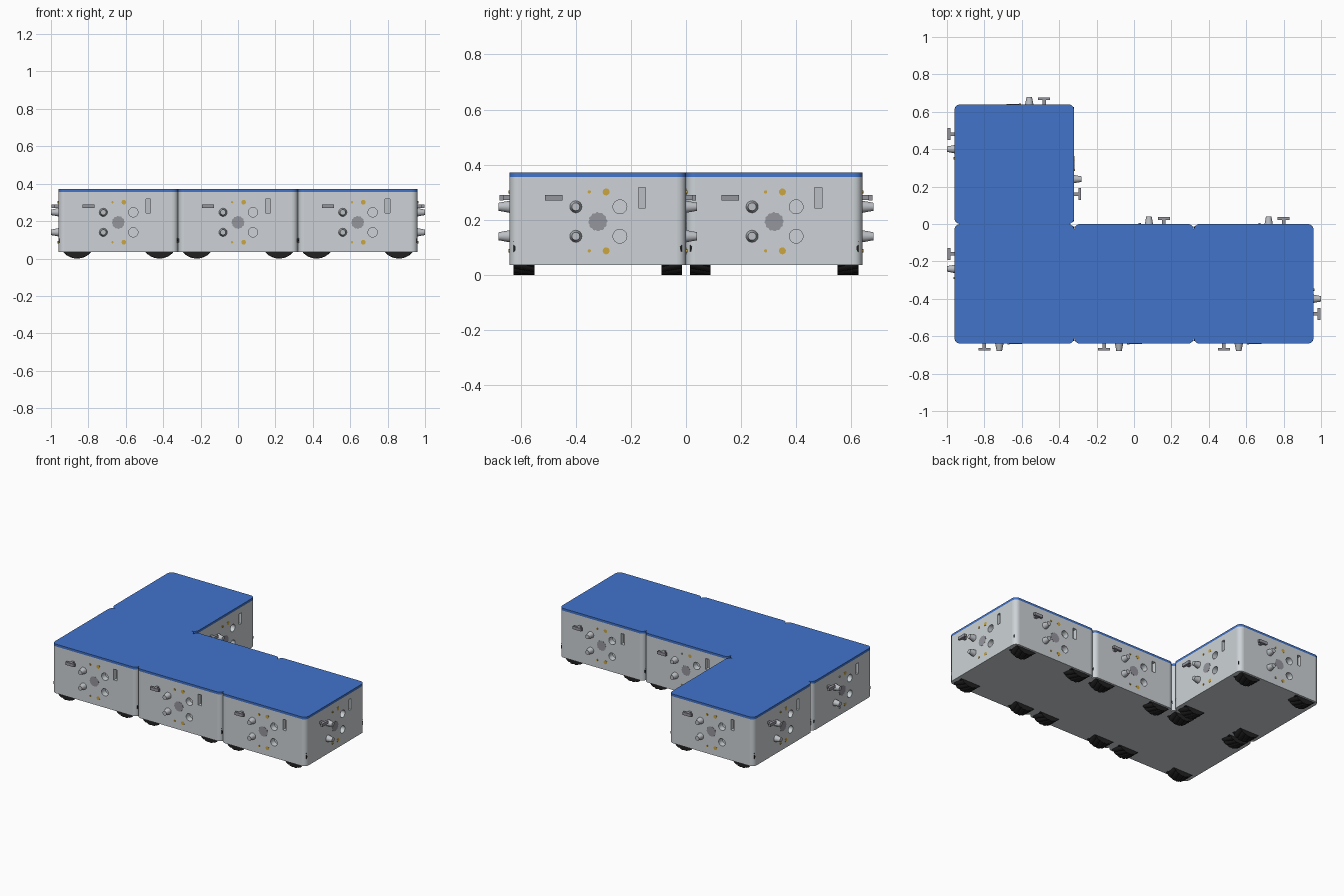
import bpy, bmesh, math
from mathutils import Matrix, Vector

cube = bpy.data.objects.get("Cube")
if cube:
    bpy.data.objects.remove(cube, do_unlink=True)

HALF = 0.32                      # half width of one square module
FLOOR, LID, TOP = 0.035, 0.355, 0.371
MODULES = [(-2, -1), (0, -1), (2, -1), (-2, 1)]   # centres in units of HALF


def material(name, r, g, b):
    m = bpy.data.materials.new(name)
    m.diffuse_color = (r, g, b, 1)
    m.use_nodes = True
    m.node_tree.nodes["Principled BSDF"].inputs["Base Color"].default_value = (r, g, b, 1)
    return m


BLUE = material("lid blue", 0.054, 0.175, 0.6)
SHELL = material("shell light grey", 0.61, 0.65, 0.68)
METAL = material("pin grey", 0.5, 0.52, 0.55)
STEEL = material("fitting grey", 0.3, 0.3, 0.34)
RUBBER = material("wheel black", 0.015, 0.015, 0.015)
GOLD = material("contact gold", 0.6, 0.38, 0.05)


def shade(me):
    """Smooth the curves but keep every wall that faces along an axis flat."""
    me.shade_smooth()
    me.set_sharp_from_angle(angle=math.radians(35))
    for p in me.polygons:
        p.use_smooth = max(abs(c) for c in p.normal) < 0.999


def to_mesh(bm, name, mat):
    bmesh.ops.recalc_face_normals(bm, faces=bm.faces)
    me = bpy.data.meshes.new(name)
    bm.to_mesh(me)
    bm.free()
    me.materials.append(mat)
    shade(me)
    return me


def place(name, me, matrix=Matrix()):
    ob = bpy.data.objects.new(name, me)
    bpy.context.collection.objects.link(ob)
    ob.matrix_world = matrix
    return ob


def prism(bm, outline, z0, z1):
    face = bm.faces.new([bm.verts.new((x, y, z0)) for x, y in outline])
    up = bmesh.ops.extrude_face_region(bm, geom=[face], use_keep_orig=True)["geom"]
    verts = [v for v in up if isinstance(v, bmesh.types.BMVert)]
    bmesh.ops.translate(bm, vec=(0, 0, z1 - z0), verts=verts)


def rounded_square(half, radius, steps=6):
    pts = []
    for q in range(4):
        for i in range(steps + 1):
            a = math.pi / 2 * (q + i / steps)
            sx, sy = ((1, 1), (-1, 1), (-1, -1), (1, -1))[q]
            pts.append((sx * (half - radius) + radius * math.cos(a),
                        sy * (half - radius) + radius * math.sin(a)))
    return pts


# Side fittings are laid out on the front wall: u across, z up, d outwards
def rod(bm, u, z, d0, d1, r0, r1, seg=24, turn=Matrix()):
    m = turn @ Matrix.Translation((u, -HALF - (d0 + d1) / 2, z)) @ Matrix.Rotation(math.pi / 2, 4, 'X')
    bmesh.ops.create_cone(bm, cap_ends=True, segments=seg, radius1=r0,
                          radius2=r1, depth=d1 - d0, matrix=m)


def block(bm, u, z, d0, d1, w, h, turn=Matrix()):
    m = turn @ Matrix.Translation((u, -HALF - (d0 + d1) / 2, z)) @ Matrix.Diagonal((w, d1 - d0, h, 1))
    bmesh.ops.create_cube(bm, size=1, matrix=m)


PIN_HEIGHTS = (0.14, 0.247)
SLOT_HEIGHT = 0.28

# Docking pins
bm = bmesh.new()
for z in PIN_HEIGHTS:
    rod(bm, -0.08, z, 0, 0.04, 0.022, 0.0145)
pins = to_mesh(bm, "docking_pins", METAL)

# T-shaped latch key
bm = bmesh.new()
block(bm, -0.16, SLOT_HEIGHT, -0.005, 0.022, 0.018, 0.018)
block(bm, -0.16, SLOT_HEIGHT, 0.022, 0.037, 0.064, 0.02)
key = to_mesh(bm, "latch_key", STEEL)

# Floor of the latch slot
bm = bmesh.new()
block(bm, 0.16, SLOT_HEIGHT, -0.031, -0.028, 0.026, 0.074)
slot_floor = to_mesh(bm, "latch_slot_floor", METAL)

# Toothed centre coupling
bm = bmesh.new()
ring = []
for i in range(48):
    a, r = 2 * math.pi * i / 48, 0.0345 if i % 4 < 2 else 0.032
    ring.append((r * math.cos(a), r * math.sin(a)))
prism(bm, ring, -0.002, 0.001)
bm.transform(Matrix.Translation((0, -HALF, 0.193)) @ Matrix.Rotation(math.pi / 2, 4, 'X'))
coupling = to_mesh(bm, "centre_coupling", STEEL)

# Gold contacts: broad pads and small sprung tips
bm = bmesh.new()
for z in (0.087, 0.301):
    rod(bm, 0.03, z, -0.003, 0.001, 0.0125, 0.0125)
    rod(bm, -0.031, z, -0.003, 0.005, 0.006, 0.006, seg=16)
contacts = to_mesh(bm, "gold_contacts", GOLD)


# Wheel with slanted rollers, axle along y
def wheel_mesh(hand):
    n, rings, width, radius = 72, 7, 0.075, 0.098
    bm = bmesh.new()
    loops = []
    for j in range(rings):
        t = j / (rings - 1) - 0.5
        loop = []
        for i in range(n):
            a = 2 * math.pi * i / n + hand * 0.3 * t
            r = radius - (0.004 if i % 4 == 0 else 0)
            loop.append(bm.verts.new((r * math.cos(a), t * width, r * math.sin(a))))
        loops.append(loop)
    for lo, hi in zip(loops, loops[1:]):
        for i in range(n):
            k = (i + 1) % n
            bm.faces.new((lo[i], lo[k], hi[k], hi[i]))
    bm.faces.new(loops[0])
    bm.faces.new(loops[-1])
    return to_mesh(bm, "roller_wheel", RUBBER)


wheels = {h: wheel_mesh(h) for h in (1, -1)}
outline = rounded_square(HALF, 0.032)


def layer(name, z0, z1, mat):
    bm = bmesh.new()
    prism(bm, outline, z0, z1)
    return to_mesh(bm, name, mat)


lid = layer("lid", LID, TOP, BLUE)


def shell_with_sockets(turns):
    """Cut the pin sockets and the latch slot into every exposed wall."""
    body = place("shell", layer("shell", FLOOR, LID, SHELL))
    bm = bmesh.new()
    for turn in turns:
        for z in PIN_HEIGHTS:
            rod(bm, 0.08, z, -0.04, 0.01, 0.025, 0.025, turn=turn)
        block(bm, 0.16, SLOT_HEIGHT, -0.03, 0.01, 0.026, 0.074, turn=turn)
    cutter = place("socket_cutter", to_mesh(bm, "socket_cutter", SHELL))
    cutter.hide_render = True
    mod = body.modifiers.new("sockets", 'BOOLEAN')
    mod.operation, mod.object, mod.solver = 'DIFFERENCE', cutter, 'EXACT'
    bpy.context.view_layer.update()
    me = bpy.data.meshes.new_from_object(body.evaluated_get(bpy.context.evaluated_depsgraph_get()))
    body.modifiers.clear()
    body.data = me
    shade(me)
    bpy.data.objects.remove(cutter, do_unlink=True)
    return body


# Assemble the modules
for cx, cy in MODULES:
    here = Matrix.Translation((cx * HALF, cy * HALF, 0))
    place("lid", lid, here)
    turns = []
    for k in range(4):
        turn = Matrix.Rotation(k * math.pi / 2, 4, 'Z')
        out = turn @ Vector((0, -2, 0))
        if (cx + round(out.x), cy + round(out.y)) not in MODULES:
            turns.append(turn)
    shell_with_sockets(turns).matrix_world = here
    for turn in turns:
        for me in (pins, key, slot_floor, coupling, contacts):
            place(me.name, me, here @ turn)
    for sx in (1, -1):
        for sy in (1, -1):
            place("roller_wheel", wheels[sx * sy],
                  here @ Matrix.Translation((sx * 0.22, sy * 0.268, 0.098)))
